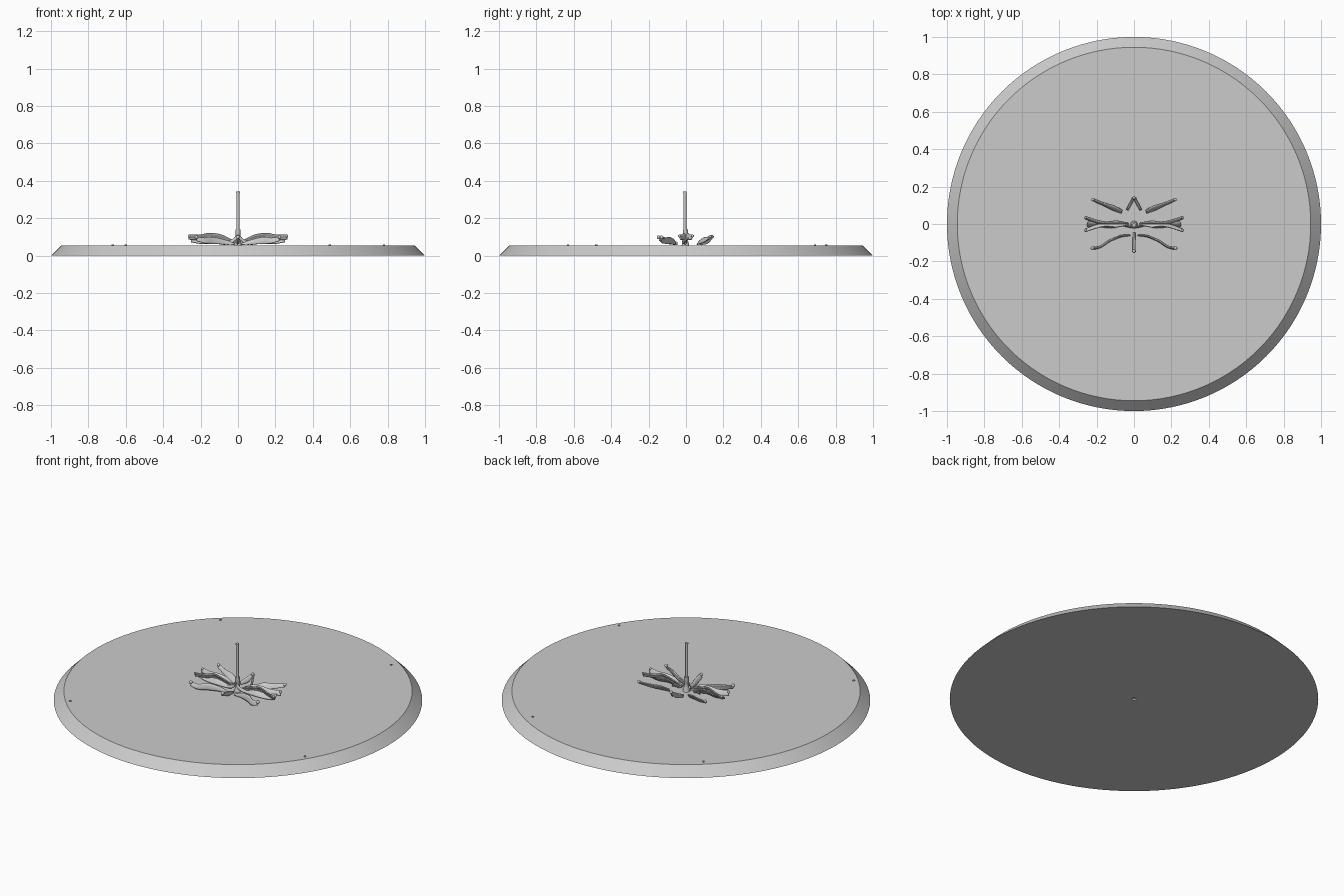
import bpy, bmesh, math
from mathutils import Vector

cube = bpy.data.objects.get("Cube")
if cube:
    bpy.data.objects.remove(cube, do_unlink=True)

grey = bpy.data.materials.new("light_grey")
grey.use_nodes = True
grey.diffuse_color = (0.6, 0.6, 0.6, 1)
grey.node_tree.nodes["Principled BSDF"].inputs["Base Color"].default_value = (0.6, 0.6, 0.6, 1)


def finish(name, bm, angle=35):
    bmesh.ops.recalc_face_normals(bm, faces=bm.faces)
    mesh = bpy.data.meshes.new(name)
    bm.to_mesh(mesh)
    bm.free()
    mesh.materials.append(grey)
    obj = bpy.data.objects.new(name, mesh)
    bpy.context.collection.objects.link(obj)
    bpy.ops.object.select_all(action='DESELECT')
    obj.select_set(True)
    bpy.context.view_layer.objects.active = obj
    bpy.ops.object.shade_smooth_by_angle(angle=math.radians(angle))
    return obj


def lathe(name, profile, sides, centre=(0, 0)):
    """Spin a radius/height profile about a vertical axis."""
    bm = bmesh.new()
    verts = [bm.verts.new((r, 0, z)) for r, z in profile]
    edges = [bm.edges.new(pair) for pair in zip(verts, verts[1:])]
    bmesh.ops.spin(bm, geom=verts + edges, cent=(0, 0, 0), axis=(0, 0, 1),
                   angle=math.tau, steps=sides, use_merge=True)
    bmesh.ops.remove_doubles(bm, verts=bm.verts, dist=1e-5)
    bmesh.ops.translate(bm, verts=bm.verts, vec=(*centre, 0))
    return finish(name, bm)


def smooth_path(points, steps=5):
    """Catmull-Rom interpolation of (x, y, z, half width, half height)."""
    pts = [points[0]] + points + [points[-1]]
    out = []
    for a, b, c, d in zip(pts, pts[1:], pts[2:], pts[3:]):
        for i in range(steps):
            t = i / steps
            out.append([0.5 * (2*q + (r - p)*t + (2*p - 5*q + 4*r - s)*t*t
                               + (3*q - p - 3*r + s)*t**3)
                        for p, q, r, s in zip(a, b, c, d)])
    return out + [points[-1]]


def petal(name, points, sx=1, sy=1, thick=0.006):
    """Curled strip with a slightly cupped section."""
    path = smooth_path([(sx*x, sy*y, z, w, h) for x, y, z, w, h in points])
    bm = bmesh.new()
    rows = []
    for i, (x, y, z, w, h) in enumerate(path):
        a, b = path[max(i - 1, 0)], path[min(i + 1, len(path) - 1)]
        side = Vector((a[1] - b[1], b[0] - a[0], 0)).normalized() * sx * sy
        row = []
        for t in (-1, -0.5, 0, 0.5, 1):
            p = Vector((x, y, z)) + side * (w*t) + Vector((0, 0, h*t))
            p += side * (0.15 * h * (t*t - 0.5))
            row.append(bm.verts.new(p))
        rows.append(row)
    for r0, r1 in zip(rows, rows[1:]):
        for j in range(4):
            bm.faces.new((r0[j], r0[j+1], r1[j+1], r1[j]))
    obj = finish(name, bm, 50)
    mod = obj.modifiers.new("thickness", 'SOLIDIFY')
    mod.thickness = thick
    mod.offset = 0
    return obj


def knob(name, x, y, z, r):
    bm = bmesh.new()
    bmesh.ops.create_uvsphere(bm, u_segments=10, v_segments=6, radius=r)
    bmesh.ops.translate(bm, verts=bm.verts, vec=(x, y, z))
    return finish(name, bm, 60)


# Base with sloped rim and a small recess underneath
lathe("base_disc", [(0, 0.008), (0.011, 0.008), (0.011, 0), (1, 0),
                    (0.945, 0.055), (0, 0.055)], 128)

# Central post and its stepped foot
lathe("post", [(0, 0.05), (0.008, 0.05), (0.008, 0.335), (0.01, 0.335),
               (0.01, 0.342), (0, 0.342)], 16, (0, -0.006))
lathe("post_foot", [(0, 0.055), (0.02, 0.055), (0.014, 0.08), (0.01, 0.10),
                    (0.014, 0.11), (0.014, 0.14), (0, 0.14)], 16, (0, -0.003))

# Studs near the rim
for i, (x, y) in enumerate([(-0.67, -0.63), (-0.6, 0.69), (0.49, 0.75), (0.78, -0.48)]):
    lathe(f"rim_stud_{i}", [(0, 0.05), (0.006, 0.05), (0.006, 0.06), (0, 0.06)], 10, (x, y))

front_petal = [(0.02, -0.06, 0.062, 0.002, 0.004), (0.07, -0.066, 0.072, 0.003, 0.012),
               (0.13, -0.09, 0.08, 0.004, 0.018), (0.18, -0.122, 0.08, 0.004, 0.014),
               (0.222, -0.13, 0.09, 0.006, 0.011)]
back_petal = [(0.065, 0.065, 0.068, 0.008, 0.01), (0.11, 0.085, 0.08, 0.012, 0.016),
              (0.16, 0.105, 0.085, 0.007, 0.012), (0.22, 0.13, 0.098, 0.006, 0.008)]
side_petal = [(0.03, 0.0, 0.075, 0.003, 0.008), (0.09, 0.006, 0.098, 0.009, 0.013),
              (0.15, 0.004, 0.108, 0.007, 0.012), (0.2, 0.012, 0.098, 0.008, 0.014),
              (0.262, 0.034, 0.098, 0.006, 0.012)]
low_petal = [(0.05, -0.002, 0.064, 0.003, 0.006), (0.12, -0.012, 0.078, 0.009, 0.013),
             (0.19, -0.004, 0.075, 0.01, 0.012), (0.25, 0.0, 0.085, 0.012, 0.012)]

# Mirrored pairs of curled petals
for side, sx in (("left", 1), ("right", -1)):
    petal(f"front_petal_{side}", front_petal, sx)
    petal(f"back_petal_{side}", back_petal, sx)
    petal(f"side_petal_back_{side}", side_petal, sx)
    petal(f"side_petal_front_{side}", side_petal, sx, -1)
    petal(f"side_petal_low_{side}", low_petal, sx)
    petal(f"rear_leg_{side}", [(0.004, 0.142, 0.1, 0.004, 0.007),
                               (0.014, 0.115, 0.078, 0.005, 0.014),
                               (0.036, 0.075, 0.065, 0.004, 0.008)], sx)
    petal(f"foot_strut_{side}", [(0.004, -0.02, 0.1, 0.003, 0.01),
                                 (0.035, -0.012, 0.075, 0.003, 0.008),
                                 (0.09, 0, 0.064, 0.003, 0.005)], sx)
    knob(f"front_tip_{side}", sx * 0.222, -0.13, 0.098, 0.010)
    knob(f"back_tip_{side}", sx * 0.22, 0.13, 0.102, 0.009)
    for end, y in (("back", 0.034), ("front", -0.034)):
        knob(f"side_tip_{end}_{side}", sx * 0.26, y, 0.105, 0.008)

# Single petal and tips on the centre line
petal("front_centre_petal", [(0, -0.045, 0.064, 0.004, 0.006), (0, -0.09, 0.075, 0.005, 0.014),
                             (0, -0.145, 0.092, 0.006, 0.012)])
knob("front_centre_tip", 0, -0.146, 0.098, 0.010)
knob("rear_centre_tip", 0, 0.14, 0.102, 0.009)
